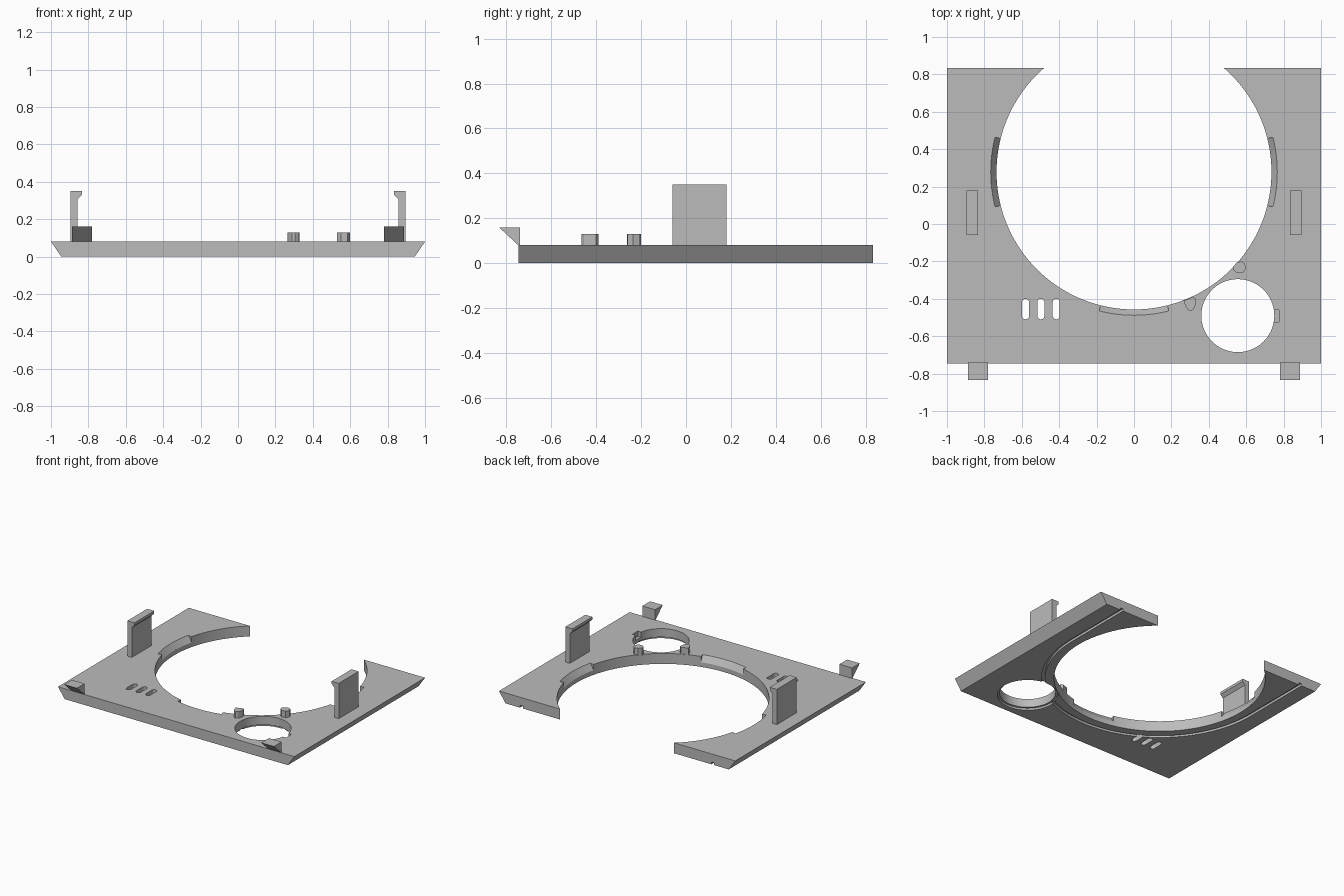
import bpy, bmesh, math
from mathutils import Vector

if "Cube" in bpy.data.objects:
    bpy.data.objects.remove(bpy.data.objects["Cube"], do_unlink=True)

grey = bpy.data.materials.new("plain grey")
grey.use_nodes = True
grey.diffuse_color = (0.5, 0.5, 0.5, 1)
grey.node_tree.nodes["Principled BSDF"].inputs["Base Color"].default_value = (0.5, 0.5, 0.5, 1)

TOP = 0.08
FRONT, BACK = -0.747, 0.833
BORE_Y, BORE_R = 0.278, 0.735


def loft(name, sections):
    """Solid through a row of matching closed cross-sections."""
    bm = bmesh.new()
    rings = [[bm.verts.new(p) for p in s] for s in sections]
    n = len(rings[0])
    for a, b in zip(rings, rings[1:]):
        for i in range(n):
            j = (i + 1) % n
            bm.faces.new((a[i], a[j], b[j], b[i]))
    bm.faces.new(rings[0])
    bm.faces.new(rings[-1])
    bmesh.ops.recalc_face_normals(bm, faces=bm.faces)
    mesh = bpy.data.meshes.new(name)
    bm.to_mesh(mesh)
    bm.free()
    mesh.materials.append(grey)
    ob = bpy.data.objects.new(name, mesh)
    bpy.context.collection.objects.link(ob)
    return ob


def prism_z(name, outline, z0, z1):
    return loft(name, [[(x, y, z) for x, y in outline] for z in (z0, z1)])


def prism_y(name, outline, y0, y1):
    return loft(name, [[(x, y, z) for x, z in outline] for y in (y0, y1)])


def prism_x(name, outline, x0, x1):
    return loft(name, [[(x, y, z) for y, z in outline] for x in (x0, x1)])


def circle(cx, cy, r, n=96):
    return [(cx + r * math.cos(math.tau * i / n), cy + r * math.sin(math.tau * i / n))
            for i in range(n)]


def slot(cx, cy, half_len, r, n=8):
    """Upright slot outline with round ends."""
    pts = []
    for start, off in ((0, half_len - r), (math.pi, r - half_len)):
        for i in range(n + 1):
            a = start + math.pi * i / n
            pts.append((cx + r * math.cos(a), cy + off + r * math.sin(a)))
    return pts


def bore_section(angle, profile):
    """Radial cross-section around the large opening."""
    return [(r * math.cos(angle), BORE_Y + r * math.sin(angle), z) for r, z in profile]


def cut(target, cutter):
    mod = target.modifiers.new("cut", "BOOLEAN")
    mod.operation = "DIFFERENCE"
    mod.solver = "EXACT"
    mod.object = cutter
    bpy.context.view_layer.objects.active = target
    bpy.ops.object.modifier_apply(modifier=mod.name)
    bpy.data.objects.remove(cutter, do_unlink=True)


# Plate with undercut sides
plate = prism_y("base_plate", [(-1, TOP), (1, TOP), (0.945, 0), (-0.945, 0)], FRONT, BACK)

# Large open bore, small bore with a rim below, and a notch beside it
cut(plate, prism_z("bore_cutter", circle(0, BORE_Y, BORE_R, 128), -0.1, 0.2))
cut(plate, prism_z("small_bore_cutter", circle(0.555, -0.49, 0.195), -0.1, 0.2))
cut(plate, prism_z("small_rim_cutter", circle(0.555, -0.49, 0.21), -0.1, 0.015))
cut(plate, prism_z("notch_cutter", [(0.7, -0.525), (0.775, -0.525), (0.775, -0.46), (0.7, -0.46)],
                   0.04, 0.2))

# Vent slots
for x in (-0.58, -0.498, -0.416):
    cut(plate, prism_z("vent_cutter", slot(x, -0.455, 0.055, 0.019), -0.1, 0.2))

# Sloped recesses on the rim of the large bore
wedge = [(0.70, 0.035), (BORE_R, 0.035), (0.766, TOP), (0.766, 0.1), (0.70, 0.1)]
for middle in (0, math.pi, -math.pi / 2):
    steps = 16
    cut(plate, loft("recess_cutter", [
        bore_section(middle + 0.245 * (2 * i / steps - 1), wedge) for i in range(steps + 1)]))

# U-shaped groove underneath
channel = [(0.798, -0.02), (0.822, -0.02), (0.822, 0.018), (0.798, 0.018)]
arc = [bore_section(-math.pi * i / 64, channel) for i in range(65)]
ends = [[(x, 0.9, z) for x, y, z in s] for s in (arc[0], arc[-1])]
cut(plate, loft("groove_cutter", [ends[0]] + arc + [ends[1]]))

# Hooked clips and front wedge tabs, one of each per side
hook = [(0.895, 0.07), (0.895, 0.35), (0.835, 0.35), (0.835, 0.33), (0.857, 0.308), (0.857, 0.07)]
tab = [(-0.833, 0.16), (-0.74, 0.16), (-0.74, 0.075), (FRONT, 0.075), (FRONT, TOP)]
for side, s in (("left", 1), ("right", -1)):
    prism_y(side + "_clip", [(s * x, z) for x, z in hook], -0.06, 0.18)
    prism_x(side + "_front_tab", tab, s * 0.78, s * 0.887)

# Small locating pegs
prism_z("outer_peg", [(0.575, -0.2), (0.59, -0.21), (0.6, -0.235), (0.585, -0.26), (0.55, -0.262),
                      (0.53, -0.245), (0.53, -0.228), (0.55, -0.205)], 0.07, 0.13)
prism_z("inner_peg", [(0.265, -0.41), (0.275, -0.438), (0.29, -0.46), (0.305, -0.465),
                      (0.32, -0.455), (0.33, -0.43), (0.33, -0.4), (0.315, -0.39)], 0.07, 0.13)

# Smooth the round walls, keep edges crisp
bpy.ops.object.select_all(action="DESELECT")
plate.select_set(True)
bpy.context.view_layer.objects.active = plate
bpy.ops.object.shade_smooth_by_angle(angle=math.radians(25))
